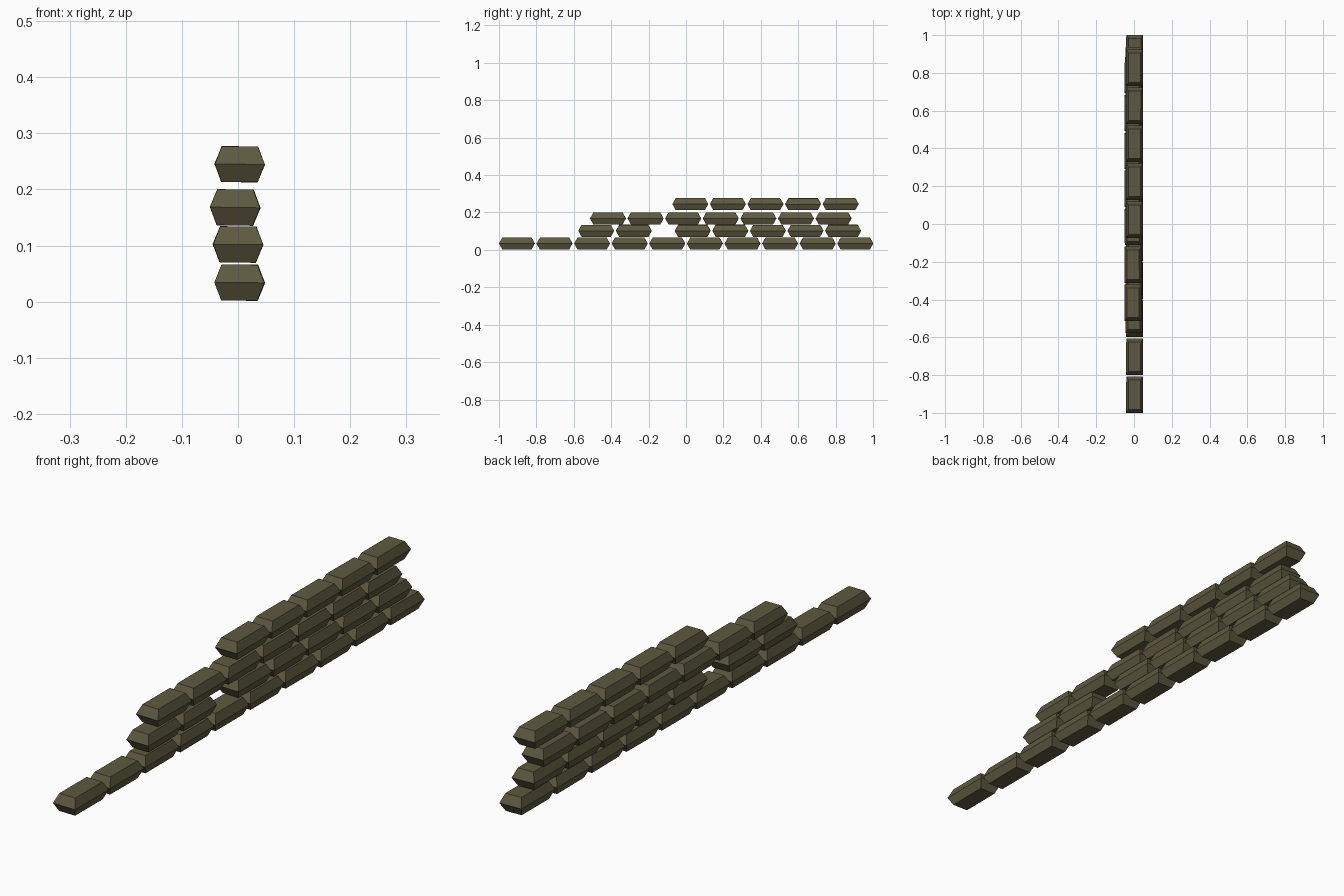
import bpy, bmesh, math, random

if "Cube" in bpy.data.objects:
    bpy.data.objects.remove(bpy.data.objects["Cube"])

random.seed(4)

olive = bpy.data.materials.new("olive_sackcloth")
olive.diffuse_color = (0.11, 0.10, 0.05, 1)
olive.use_nodes = True
olive.node_tree.nodes["Principled BSDF"].inputs["Base Color"].default_value = olive.diffuse_color

# One sandbag: widest at its middle rectangle, tapering to smaller top and bottom
HALF_X, HALF_Y, HALF_Z = 0.0445, 0.096, 0.032
CORNERS = ((-1, -1), (1, -1), (1, 1), (-1, 1))


def sandbag_mesh():
    bm = bmesh.new()
    rings = []
    for z, dx, dy in ((-HALF_Z, 0.0125, 0.018), (0, 0, 0), (HALF_Z, 0.0125, 0.018)):
        rings.append([bm.verts.new((sx * (HALF_X - dx), sy * (HALF_Y - dy), z))
                      for sx, sy in CORNERS])
    for low, high in zip(rings, rings[1:]):
        for i in range(4):
            j = (i + 1) % 4
            bm.faces.new((low[i], low[j], high[j], high[i]))
    bm.faces.new(rings[0][::-1])
    bm.faces.new(rings[-1])
    mesh = bpy.data.meshes.new("sandbag")
    bm.to_mesh(mesh)
    bm.free()
    mesh.materials.append(olive)
    return mesh


bag = sandbag_mesh()
PITCH = 0.201


def run(first, count):
    return [first + PITCH * i for i in range(count)]


# Courses from the ground up: x offset, centre height, bag centres along y
courses = (
    (0.003, 0.034, run(-0.904, 10)),
    (0.0, 0.102, run(-0.48, 2) + run(0.036, 5)),   # gap in the second course
    (-0.005, 0.168, run(-0.417, 7)),
    (0.003, 0.245, run(0.023, 5)),
)

for row, (x, z, centres) in enumerate(courses, 1):
    for i, y in enumerate(centres, 1):
        ob = bpy.data.objects.new(f"sandbag_row{row}_{i}", bag)
        ob.location = (x, y, z)
        # slightly uneven lay
        ob.rotation_euler = (0, math.radians(random.uniform(0, 1.5)),
                             math.radians(random.uniform(-0.5, 0.5)))
        bpy.context.collection.objects.link(ob)
